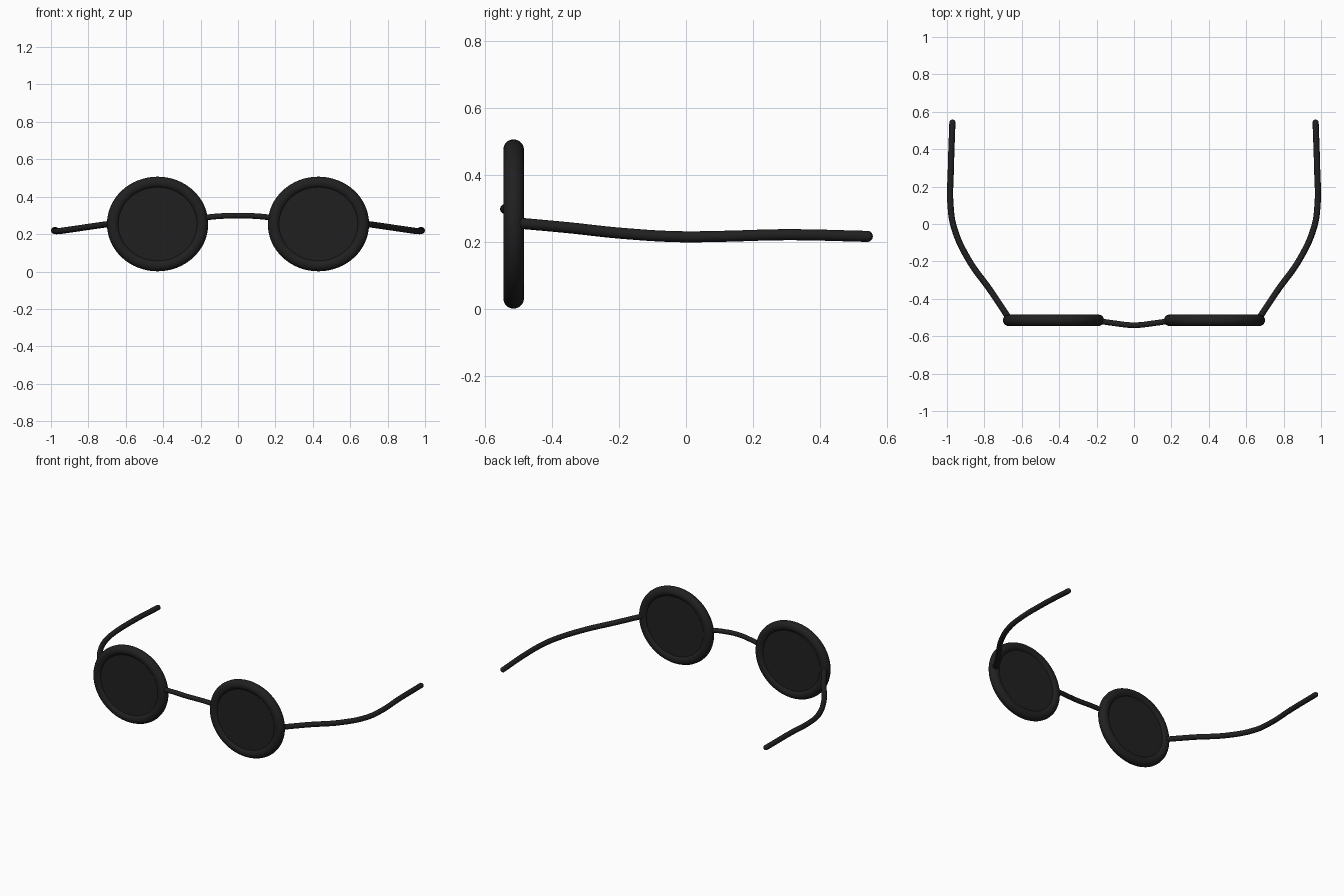
import bpy, math

if "Cube" in bpy.data.objects:
    bpy.data.objects.remove(bpy.data.objects["Cube"])

black = bpy.data.materials.new("matte_black")
black.diffuse_color = (0.0145, 0.0145, 0.0145, 1)
black.use_nodes = True
black.node_tree.nodes["Principled BSDF"].inputs["Base Color"].default_value = black.diffuse_color


def finish(obj, name):
    obj.name = name
    obj.data.materials.clear()
    obj.data.materials.append(black)
    bpy.ops.object.select_all(action='DESELECT')
    obj.select_set(True)
    bpy.context.view_layer.objects.active = obj
    bpy.ops.object.transform_apply(location=False, rotation=True, scale=True)
    bpy.ops.object.shade_smooth_by_angle(angle=math.radians(40))
    return obj


def wire(name, points, radius):
    """Round wire swept along a smooth path."""
    curve = bpy.data.curves.new(name, 'CURVE')
    curve.dimensions = '3D'
    curve.bevel_depth = radius
    curve.bevel_resolution = 4
    curve.use_fill_caps = True
    spline = curve.splines.new('BEZIER')
    spline.resolution_u = 8
    spline.bezier_points.add(len(points) - 1)
    for bp, co in zip(spline.bezier_points, points):
        bp.co = co
        bp.handle_left_type = bp.handle_right_type = 'AUTO'
    obj = bpy.data.objects.new(name, curve)
    bpy.context.collection.objects.link(obj)
    bpy.ops.object.select_all(action='DESELECT')
    obj.select_set(True)
    bpy.context.view_layer.objects.active = obj
    bpy.ops.object.convert(target='MESH')
    return finish(bpy.context.object, name)


RIM_Y, RIM_Z = -0.515, 0.254
WIDEN = 1.07          # rims are slightly wider than tall
ARM = [(0.668, -0.505, 0.257), (0.77, -0.352, 0.243), (0.885, -0.19, 0.226),
       (0.962, -0.02, 0.216), (0.981, 0.10, 0.217), (0.979, 0.30, 0.222),
       (0.971, 0.542, 0.217)]

for side, s in (("left", -1), ("right", 1)):
    centre = (s * 0.43, RIM_Y, RIM_Z)
    # rim
    bpy.ops.mesh.primitive_torus_add(
        location=centre, rotation=(math.pi / 2, 0, 0), major_radius=0.222,
        minor_radius=0.031, major_segments=64, minor_segments=20)
    bpy.context.object.scale.x = WIDEN
    finish(bpy.context.object, side + "_rim")
    # lens
    bpy.ops.mesh.primitive_cylinder_add(
        location=centre, rotation=(math.pi / 2, 0, 0), radius=0.215,
        depth=0.036, vertices=64)
    bpy.context.object.scale.x = WIDEN
    finish(bpy.context.object, side + "_lens")
    # temple arm with a rounded tip
    path = [(s * x, y, z) for x, y, z in ARM]
    wire(side + "_arm", path, 0.0165)
    bpy.ops.mesh.primitive_uv_sphere_add(
        location=path[-1], radius=0.0165, segments=16, ring_count=10)
    finish(bpy.context.object, side + "_arm_tip")

# nose bridge
wire("bridge", [(-0.21, -0.515, 0.284), (-0.11, -0.53, 0.295), (0, -0.541, 0.299),
                (0.11, -0.53, 0.295), (0.21, -0.515, 0.284)], 0.015)
